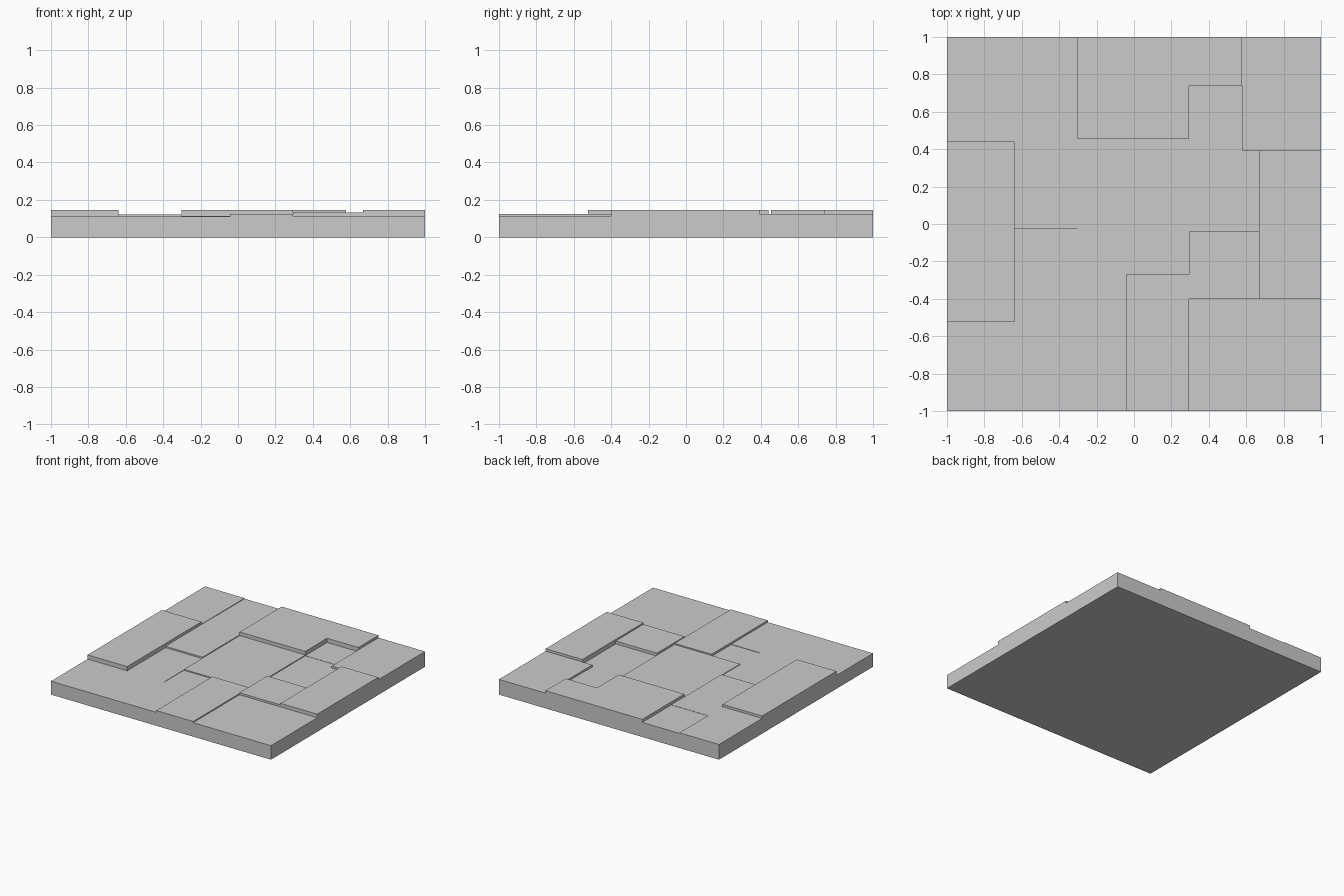
import bpy, bmesh

if "Cube" in bpy.data.objects:
    bpy.data.objects.remove(bpy.data.objects["Cube"])

BASE_Z = 0.08   # groove level between stones
BEVEL = 0.03    # width of the sloped border


def finish(bm, name):
    mesh = bpy.data.meshes.new(name)
    bm.to_mesh(mesh)
    bm.free()
    obj = bpy.data.objects.new(name, mesh)
    bpy.context.collection.objects.link(obj)
    return obj


def stone(name, outline, top):
    """Paving stone: outline at groove level, inset and raised to its top."""
    bm = bmesh.new()
    face = bm.faces.new([bm.verts.new((x, y, BASE_Z)) for x, y in outline])
    bmesh.ops.inset_individual(bm, faces=[face], thickness=BEVEL, use_even_offset=True)
    for v in face.verts:
        v.co.z = top
    return finish(bm, name)


def rect(x0, x1, y0, y1):
    return [(x0, y0), (x1, y0), (x1, y1), (x0, y1)]


# Slab under the stones (its top is fully covered by them)
bm = bmesh.new()
bmesh.ops.create_cube(bm, size=2)
for v in bm.verts:
    v.co.z = BASE_Z if v.co.z > 0 else 0
lid = [f for f in bm.faces if f.normal.z > 0.9]
bmesh.ops.delete(bm, geom=lid, context='FACES_ONLY')
finish(bm, "base_slab")

# Joint lines shared by neighbouring stones
XA, XB, XC, XD, XE, XF = -0.64, -0.303, -0.043, 0.293, 0.577, 0.667
YA, YB, YC = -0.525, -0.27, 0.455

# Rectangular stones: x0, x1, y0, y1, top height
stones = [
    (-1, XA, 0.44, 1, 0.125),
    (-1, XA, YA, 0.44, 0.145),
    (XA, XB, 0.625, 1, 0.12),
    (XA, XB, -0.027, 0.625, 0.122),
    (XA, XB, YA, -0.027, 0.11),
    (XB, XD, YC, 1, 0.145),
    (XB, XD, YB, YC, 0.115),
    (XB, XC, YA, YB, 0.107),
    (-1, XC, -1, YA, 0.11),
    (XC, XD, -1, YB, 0.125),
    (XD, XE, 0.738, 1, 0.145),
    (XD, XE, YC, 0.738, 0.11),
    (XE, 1, 0.393, 1, 0.125),
    (XD, XF, -0.4, -0.04, 0.132),
    (XF, 1, -0.4, 0.393, 0.145),
    (XD, 1, -1, -0.4, 0.115),
]
for i, (x0, x1, y0, y1, top) in enumerate(stones):
    stone(f"paving_stone_{i + 1}", rect(x0, x1, y0, y1), top)

# Notched stone
stone("notched_stone", [(XD, -0.04), (XF, -0.04), (XF, 0.393),
                        (XE, 0.393), (XE, YC), (XD, YC)], 0.108)
